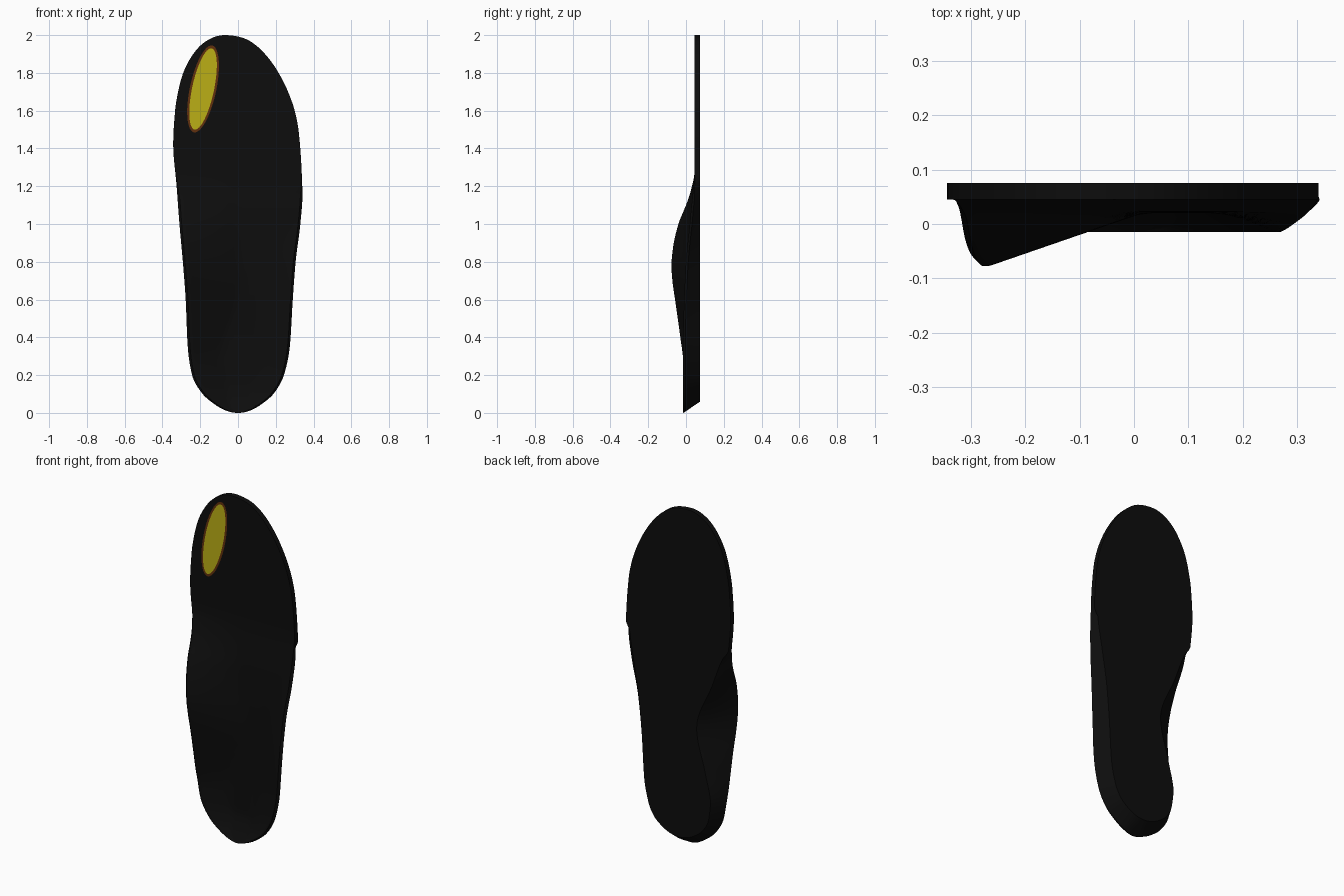
import bpy, bmesh, math

if "Cube" in bpy.data.objects:
    bpy.data.objects.remove(bpy.data.objects["Cube"])


def curve(pairs):
    """Monotone smooth interpolation of (z, value) pairs, rounded at both tips."""
    t = [math.acos(1 - z) for z, _ in pairs]
    v = [p[1] for p in pairs]
    s = [(v[i + 1] - v[i]) / (t[i + 1] - t[i]) for i in range(len(v) - 1)]
    m = [s[0]] + [2 * a * b / (a + b) if a * b > 0 else 0 for a, b in zip(s, s[1:])] + [s[-1]]

    def f(q):
        q = min(max(q, t[0]), t[-1])
        i = max(k for k in range(len(s)) if t[k] <= q)
        h = t[i + 1] - t[i]
        k = (q - t[i]) / h
        return ((1 + 2 * k) * (1 - k) ** 2 * v[i] + k * (1 - k) ** 2 * h * m[i]
                + k * k * (3 - 2 * k) * v[i + 1] + k * k * (k - 1) * h * m[i + 1])
    return f


def material(name, rgb):
    mat = bpy.data.materials.new(name)
    mat.diffuse_color = (*rgb, 1)
    mat.use_nodes = True
    mat.node_tree.nodes["Principled BSDF"].inputs["Base Color"].default_value = mat.diffuse_color
    return mat


def make_object(name, bm, mat):
    me = bpy.data.meshes.new(name)
    bm.to_mesh(me)
    bm.free()
    ob = bpy.data.objects.new(name, me)
    bpy.context.collection.objects.link(ob)
    me.materials.append(mat)
    bpy.ops.object.select_all(action='DESELECT')
    ob.select_set(True)
    bpy.context.view_layer.objects.active = ob
    bpy.ops.object.shade_smooth_by_angle(angle=math.radians(30))
    return ob


# Outline, seen from the front
left = curve([(0, 0), (.05, -.13), (.1, -.187), (.2, -.243), (.35, -.266), (.6, -.277), (.8, -.292),
              (1, -.31), (1.2, -.325), (1.42, -.343), (1.6, -.333), (1.7, -.317), (1.8, -.29),
              (1.9, -.237), (1.95, -.193), (1.98, -.148), (2, -.07)])
right = curve([(0, 0), (.05, .13), (.1, .187), (.2, .243), (.35, .274), (.6, .29), (.8, .305),
               (1, .33), (1.15, .341), (1.3, .336), (1.5, .32), (1.6, .3), (1.7, .265),
               (1.8, .215), (1.9, .143), (1.95, .09), (1.98, .04), (2, -.07)])
# Heights of arch rim, outer rim and footbed, and width of the arch ramp
arch_rim = curve([(0, -.015), (.27, -.015), (.4, -.03), (.6, -.058), (.7, -.072), (.78, -.077),
                  (.88, -.068), (1, -.04), (1.1, 0), (1.17, .024), (1.28, .045), (2, .045)])
outer_rim = curve([(0, -.015), (.4, -.015), (.6, -.01), (.8, 0), (1, .02), (1.15, .035),
                   (1.28, .045), (2, .045)])
bed = curve([(0, .03), (.3, .03), (.8, .02), (1, .022), (1.28, .045), (2, .045)])
ramp = curve([(0, .13), (.3, .15), (.75, .28), (1, .28), (2, .28)])
# How far the sole is set in from the rim
arch_inset = curve([(0, .03), (.3, .05), (.5, .1), (.75, .165), (1, .09), (1.2, .025), (1.23, 0), (2, 0)])
outer_inset = curve([(0, .04), (.5, .055), (.9, .05), (1.2, .025), (1.23, 0), (2, 0)])

ROWS, FRONT, BACK, WALL = 130, 32, 8, 4
SOLE = .075


def section(t):
    z = 1 - math.cos(t)
    xl, xr = left(t), right(t)
    w = xr - xl
    k = min(1, max(0, (1.28 - z) / .15))            # 1 in the shell, 0 in the thin forefoot
    r = min(.012, w * .1) * k
    a, o, c = arch_rim(t), outer_rim(t), bed(t)

    def top(x):
        sa = max(0, 1 - max(0, x - xl - .025) / ramp(t))
        so = max(0, 1 - max(0, xr - x - .02) / .15) ** 1.5
        sz = max(0, 1 - z / .16) ** 1.5
        rim = a if x < (xl + xr) / 2 else o
        ya, yo, yz = c + (a - c) * sa, c + (o - c) * so, c + (rim - c) * sz
        return min(ya, yo, yz)

    pts = [(xl, top(xl) + r, z)]
    for i in range(FRONT + 1):
        u = .5 - .5 * math.cos(math.pi * i / FRONT)
        x = xl + r + (w - 2 * r) * u
        pts.append((x, top(x), z))
    pts.append((xr, top(xr) + r, z))
    # Slanted side walls and flat sole
    f = min(1, w / .5)
    zb = z + .06 * max(0, 1 - z / .4) ** 2
    bl, br = xl + arch_inset(t) * f, xr - outer_inset(t) * f
    y0, y1 = pts[-1][1], pts[0][1]
    for i in range(1, WALL):
        q = i / WALL
        pts.append((xr + (br - xr) * q, y0 + (SOLE - y0) * q, z + (zb - z) * q))
    for i in range(BACK + 1):
        pts.append((br + (bl - br) * i / BACK, SOLE, zb))
    for i in range(1, WALL):
        q = i / WALL
        pts.append((bl + (xl - bl) * q, SOLE + (y1 - SOLE) * q, zb + (z - zb) * q))
    return pts


# Insole body: sections lofted from heel to toe
bm = bmesh.new()
loops = [[bm.verts.new(p) for p in section(math.pi * i / ROWS)] for i in range(ROWS + 1)]
for lo, hi in zip(loops, loops[1:]):
    n = len(lo)
    for i in range(n):
        j = (i + 1) % n
        bm.faces.new((lo[i], lo[j], hi[j], hi[i]))
bmesh.ops.remove_doubles(bm, verts=bm.verts, dist=1e-5)
bmesh.ops.recalc_face_normals(bm, faces=bm.faces)
make_object("insole_body", bm, material("black_foam", (.004, .004, .004)))


# Coloured toe patch: an ellipse with a darker border
def ellipse(name, a, b, y, mat):
    bm = bmesh.new()
    tilt = math.radians(12)
    vs = []
    for i in range(48):
        q = 2 * math.pi * i / 48
        p, s = b * math.cos(q), a * math.sin(q)
        vs.append(bm.verts.new((-.185 + p * math.cos(tilt) + s * math.sin(tilt), y,
                                1.715 - p * math.sin(tilt) + s * math.cos(tilt))))
    face = bm.faces.new(vs)
    face.normal_update()
    if face.normal.y > 0:
        face.normal_flip()
    make_object(name, bm, mat)


ellipse("toe_patch_border", .235, .07, .044, material("brown", (.12, .03, .004)))
ellipse("toe_patch", .22, .058, .043, material("yellow", (.5, .43, .008)))
